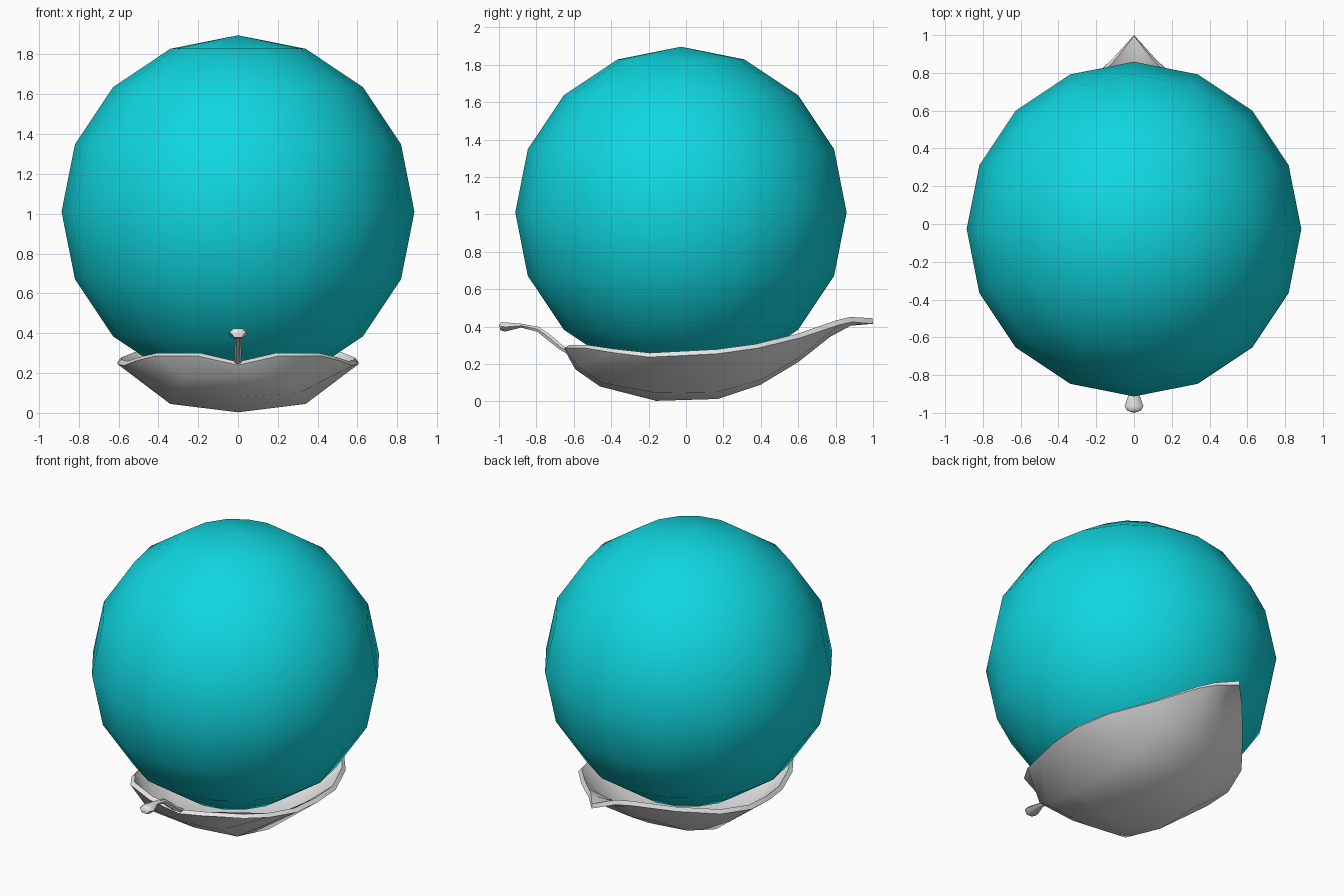
import bpy, bmesh, math
from mathutils import Vector

if "Cube" in bpy.data.objects:
    bpy.data.objects.remove(bpy.data.objects["Cube"])


def material(name, rgb):
    m = bpy.data.materials.new(name)
    m.diffuse_color = (*rgb, 1.0)
    m.use_nodes = True
    m.node_tree.nodes["Principled BSDF"].inputs["Base Color"].default_value = m.diffuse_color
    return m


TEAL = material("teal", (0.005, 0.68, 0.75))
GREY = material("light grey", (0.8, 0.8, 0.8))


def finish(bm, name, mat, angle):
    bmesh.ops.recalc_face_normals(bm, faces=bm.faces)
    me = bpy.data.meshes.new(name)
    bm.to_mesh(me)
    bm.free()
    ob = bpy.data.objects.new(name, me)
    bpy.context.collection.objects.link(ob)
    me.materials.append(mat)
    bpy.ops.object.select_all(action='DESELECT')
    ob.select_set(True)
    bpy.context.view_layer.objects.active = ob
    bpy.ops.object.shade_smooth_by_angle(angle=math.radians(angle))
    return ob


# Ball: coarse smooth sphere
bm = bmesh.new()
bmesh.ops.create_uvsphere(bm, u_segments=16, v_segments=8, radius=0.886)
bmesh.ops.translate(bm, verts=bm.verts, vec=(0, -0.027, 1.01))
finish(bm, "ball", TEAL, 60)

# Leaf: rows from stem to tip, each as keel (y, z), middle (x, y, z), rim (x, y, z)
rows = [
    ((-.63, .24), (.20, -.65, .285), (.42, -.54, .285)),
    ((-.59, .17), (.27, -.57, .18), (.51, -.40, .262)),
    ((-.46, .08), (.31, -.45, .10), (.575, -.20, .237)),
    ((-.16, .003), (.34, -.16, .045), (.605, -.02, .245)),
    ((.17, .013), (.34, .17, .05), (.605, .17, .255)),
    ((.40, .09), (.29, .40, .115), (.53, .385, .285)),
    ((.60, .21), (.20, .60, .23), (.35, .61, .34)),
    ((.77, .345), (.10, .77, .36), (.17, .82, .41)),
    ((.88, .405), (.05, .89, .41), (.10, .89, .425)),
]
bm = bmesh.new()
grid = []
for keel, mid, rim in rows:
    pts = [(-rim[0], *rim[1:]), (-mid[0], *mid[1:]), (0, *keel), mid, rim]
    grid.append([bm.verts.new(p) for p in pts])
for a, b in zip(grid, grid[1:]):
    for i in range(4):
        bm.faces.new((a[i], a[i + 1], b[i + 1], b[i]))
tip = bm.verts.new((0, 1.0, .415))
for i in range(4):
    bm.faces.new((grid[-1][i], grid[-1][i + 1], tip))
# Thicken upwards: make normals face down so the outside stays in place
bmesh.ops.recalc_face_normals(bm, faces=bm.faces)
if sum(f.normal.z for f in bm.faces) > 0:
    bmesh.ops.reverse_faces(bm, faces=bm.faces)
me = bpy.data.meshes.new("leaf")
bm.to_mesh(me)
bm.free()
leaf = bpy.data.objects.new("leaf", me)
bpy.context.collection.objects.link(leaf)
me.materials.append(GREY)
bpy.context.view_layer.objects.active = leaf
bpy.ops.object.select_all(action='DESELECT')
leaf.select_set(True)
solid = leaf.modifiers.new("thickness", 'SOLIDIFY')
solid.thickness = 0.03
solid.offset = -1
bpy.ops.object.modifier_apply(modifier="thickness")
bpy.ops.object.shade_smooth_by_angle(angle=math.radians(50))

# Stem: six-sided tube (y, z, half width, half height) flaring at its end
path = [(-.60, .25, .02, .016), (-.67, .29, .018, .016), (-.73, .34, .016, .018),
        (-.79, .385, .016, .016), (-.88, .405, .02, .012), (-.965, .398, .05, .028),
        (-.988, .402, .036, .026)]
bm = bmesh.new()
rings = []
for k, (y, z, w, h) in enumerate(path):
    p, q = path[max(k - 1, 0)], path[min(k + 1, len(path) - 1)]
    t = Vector((0, q[0] - p[0], q[1] - p[1])).normalized()
    up = Vector((0, t.z, -t.y))
    rings.append([bm.verts.new(Vector((0, y, z)) + Vector((w * math.cos(a), 0, 0))
                               + up * (h * math.sin(a)))
                  for a in (i * math.pi / 3 for i in range(6))])
for a, b in zip(rings, rings[1:]):
    for i in range(6):
        j = (i + 1) % 6
        bm.faces.new((a[i], a[j], b[j], b[i]))
bm.faces.new(rings[0])
end = bm.verts.new((0, -1.0, .41))
for i in range(6):
    bm.faces.new((rings[-1][i], rings[-1][(i + 1) % 6], end))
finish(bm, "stem", GREY, 50)
